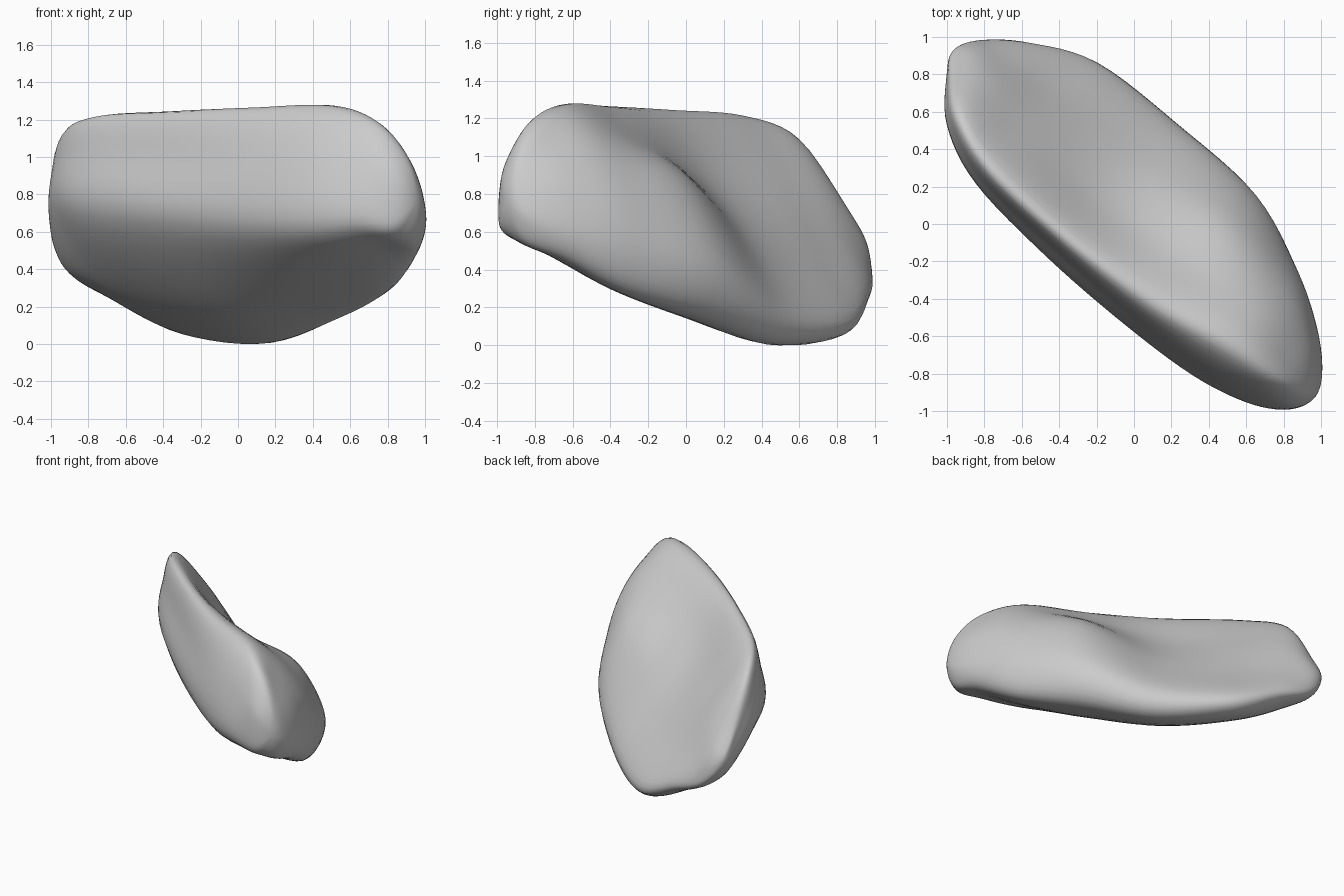
import bpy
import bmesh
from mathutils import Vector, Matrix
from math import radians

default_cube = bpy.data.objects.get("Cube")
if default_cube:
    bpy.data.objects.remove(default_cube, do_unlink=True)

# Cross-sections along the length, in hundredths: station, then (across, height) points in the order
# top ridge, upper front, front bulge, underside, bottom, back edge, lower dish, upper dish
SECTIONS = [
    (-127, (-11, 75), (-14, 69), (-14, 58), (-6, 43), (5, 36), (12, 37), (9, 51), (1, 65)),
    (-108, (-24, 110), (-31, 97), (-32, 73), (-12, 39), (14, 24), (29, 27), (14, 55), (-3, 84)),
    (-75, (-32, 122), (-41, 101), (-42, 69), (-8, 28), (32, 6), (47, 14), (22, 50), (-4, 88)),
    (-20, (-30, 125), (-40, 100), (-43, 65), (-3, 22), (41, 1), (54, 17), (29, 55), (-3, 91)),
    (35, (-23, 127), (-36, 100), (-39, 62), (0, 29), (43, 15), (57, 41), (37, 85), (6, 107)),
    (80, (-12, 128), (-29, 101), (-33, 62), (0, 41), (33, 29), (44, 50), (36, 83), (13, 113)),
    (110, (-6, 119), (-19, 99), (-24, 65), (0, 51), (21, 46), (29, 60), (23, 87), (9, 107)),
    (128, (-1, 99), (-10, 90), (-12, 66), (-4, 59), (7, 57), (14, 66), (12, 80), (6, 93)),
]
STEPS = 6


def spline(a, b, c, d, t):
    """Smooth curve from b to c, guided by the neighbours a and d."""
    return (b * 2 + (c - a) * t + (a * 2 - b * 5 + c * 4 - d) * t ** 2
            + (b * 3 - a - c * 3 + d) * t ** 3) / 2


def smooth_ring(points):
    """Round a closed section by adding points between its corners."""
    n = len(points)
    return [spline(points[i - 1], points[i], points[(i + 1) % n], points[(i + 2) % n], k / STEPS)
            for i in range(n) for k in range(STEPS)]


def opposite(ring):
    """Turn a ring by half, so that the surface runs smoothly over a tip."""
    half = len(ring) // 2
    return ring[half:] + ring[:half]


def tip_ring(ring, reach):
    """Collapse a ring to a single point beyond the end of the body."""
    centre = sum(ring, Vector()) / len(ring)
    return [centre + Vector((reach, 0, 0))] * len(ring)


def build_rings():
    rings = [smooth_ring([Vector((s, across, z)) / 100 for across, z in pts])
             for s, *pts in SECTIONS]
    first, last = rings[0], rings[-1]
    rows = [opposite(first), tip_ring(first, -0.07)] + rings
    rows += [tip_ring(last, 0.06), opposite(last)]
    result = []
    for i in range(1, len(rows) - 2):
        for k in range(STEPS):
            result.append([spline(*pts, k / STEPS) for pts in zip(*rows[i - 1:i + 3])])
    result.append(rows[-2])
    return result


# Skin the rings into one closed body
bm = bmesh.new()
grid = [[bm.verts.new(p) for p in ring] for ring in build_rings()]
for low, high in zip(grid, grid[1:]):
    for j in range(len(low)):
        bm.faces.new((low[j - 1], low[j], high[j], high[j - 1]))
bmesh.ops.remove_doubles(bm, verts=bm.verts, dist=0.0005)

# Turn the body onto the diagonal and rest it on the ground
bmesh.ops.rotate(bm, verts=bm.verts, cent=(0, 0, 0), matrix=Matrix.Rotation(radians(-45), 3, "Z"))
lowest = min(v.co.z for v in bm.verts)
bmesh.ops.translate(bm, verts=bm.verts, vec=(0, 0, -lowest))
bmesh.ops.recalc_face_normals(bm, faces=bm.faces)

mesh = bpy.data.meshes.new("stone_body")
bm.to_mesh(mesh)
bm.free()
body = bpy.data.objects.new("stone_body", mesh)
bpy.context.collection.objects.link(body)

# Plain grey surface
grey = bpy.data.materials.new("stone_grey")
grey.use_nodes = True
colour = (0.6, 0.6, 0.6, 1)
grey.diffuse_color = colour
for node in grey.node_tree.nodes:
    if node.type == "BSDF_PRINCIPLED":
        node.inputs["Base Color"].default_value = colour
mesh.materials.append(grey)

bpy.ops.object.select_all(action="DESELECT")
body.select_set(True)
bpy.context.view_layer.objects.active = body
bpy.ops.object.shade_smooth_by_angle(angle=radians(50))
